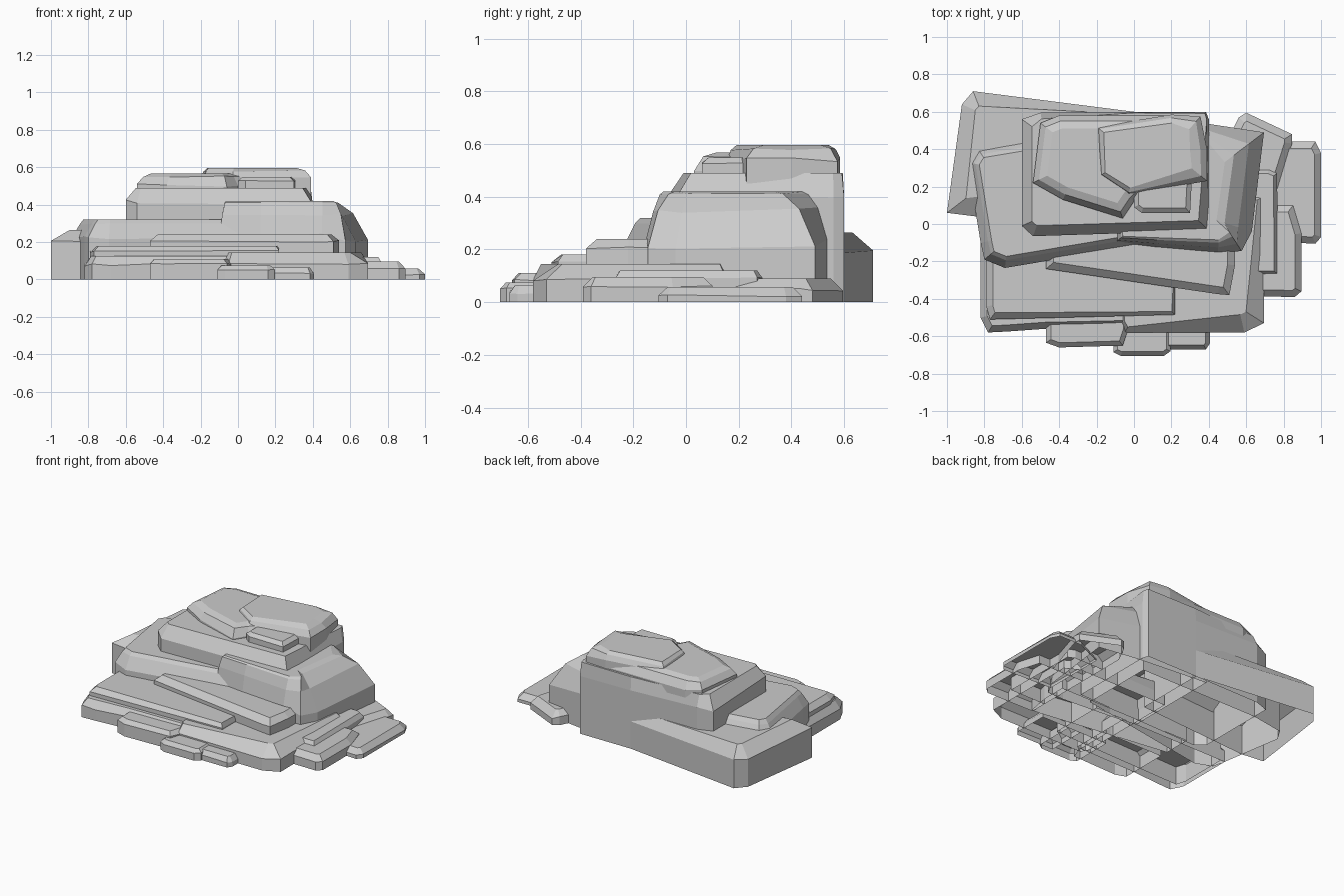
import bpy, bmesh, random
from mathutils import Vector

random.seed(4)


def slab(name, outline, rings):
    """Open-bottomed rock slab. outline: CCW (x, y[, inset weight]); rings: (z, inset) going up."""
    pts = [Vector(p[:2]) for p in outline]
    weight = [p[2] if len(p) > 2 else 1 for p in outline]
    n = len(pts)
    inward = []
    for i in range(n):
        a = (pts[i] - pts[i - 1]).normalized()
        b = (pts[(i + 1) % n] - pts[i]).normalized()
        na, nb = Vector((-a.y, a.x)), Vector((-b.y, b.x))
        inward.append((na + nb) / max(0.6, 1 + na.dot(nb)))
    bm = bmesh.new()
    prev = None
    for k, (z, inset) in enumerate(rings):
        mid = 0 < k < len(rings) - 1
        gap = rings[k + 1][0] - z if mid else 0
        ring = []
        for p, d, w in zip(pts, inward, weight):
            q = p + d * inset * w
            # uneven chipped lip
            dz = random.uniform(-0.2, 0.2) * gap
            ring.append(bm.verts.new((q.x, q.y, z + dz)))
        if prev:
            for i in range(n):
                j = (i + 1) % n
                bm.faces.new((prev[i], prev[j], ring[j], ring[i]))
        prev = ring
    bm.faces.new(prev)
    me = bpy.data.meshes.new(name)
    bm.to_mesh(me)
    bm.free()
    ob = bpy.data.objects.new(name, me)
    bpy.context.collection.objects.link(ob)


def lip(h, drop, inset):
    return [(0, 0), (h - drop, 0), (h, inset)]


# Large body blocks
slab("back_left_block",
     [(-1, .06, 1.2), (-.84, .04, 1.4), (.0, .1, 0), (.0, .6, .2), (-.86, .71), (-.92, .64)],
     lip(.265, .07, .075))
slab("left_block",
     [(-.82, -.1), (-.80, -.19), (-.69, -.235), (.11, -.1), (.3, -.07, .5), (.3, .45, 0),
      (-.6, .45), (-.84, .41), (-.89, .33)],
     [(0, 0), (.225, 0), (.295, .04), (.32, .06)])
slab("right_block",
     [(-.1, -.1, .3), (.12, -.125, .4), (.45, -.15, .5), (.575, -.145, .8), (.63, -.04, 1.5),
      (.695, .49, 1.45), (.4, .535, .7), (-.1, .58, .3)],
     [(0, 0), (.225, 0), (.35, .05), (.41, .1), (.42, .13)])
slab("upper_block",
     [(-.6, -.01), (-.54, -.065), (.4, -.035), (.4, .56, .2), (.385, .6, .15), (0, .6, .1),
      (-.5, .595, .6), (-.6, .56)],
     [(0, 0), (.41, 0), (.49, .055)])

# Cap stones
slab("cap_left",
     [(-.54, .22), (-.38, .13), (-.06, .03), (.0, .12), (.2, .3), (.2, .58), (-.4, .58), (-.5, .54)],
     [(.44, 0), (.505, .0), (.55, .03), (.567, .07)])
slab("cap_right",
     [(-.18, .26, .3), (-.03, .155, .4), (.39, .23, .9), (.39, .4), (.355, .575, .8),
      (.2, .585, .5), (-.2, .52, .4)],
     [(.45, 0), (.54, .0), (.58, .035), (.597, .09)])
slab("cap_ledge", [(0, .09), (.04, .06), (.30, .06), (.31, .25), (0, .25)],
     [(.45, 0), (.525, 0), (.548, .025)])

# Stepped slabs along the front
slab("front_step_high",
     [(-.47, -.24), (.45, -.375), (.51, -.38), (.54, -.22), (.54, -.05), (-.47, -.05)],
     lip(.24, .035, .04))
slab("front_step_middle",
     [(-.79, -.44), (-.77, -.51), (.22, -.485, .5), (.22, -.1, 0), (-.79, -.1)],
     lip(.18, .03, .035))
slab("front_base_right",
     [(-.08, -.53, .5), (-.05, -.58, .5), (.59, -.58, 1.6), (.695, -.53, 1.6), (.695, .15, .6),
      (.6, .2), (-.08, .2, 0)],
     [(0, 0), (.085, 0), (.145, .06)])
slab("front_base_left",
     [(-.82, -.5), (-.78, -.58), (-.68, -.575), (-.47, -.56), (0, -.55), (0, -.1), (-.82, -.1)],
     lip(.125, .05, .035))
slab("front_foot_left",
     [(-.47, -.635), (-.40, -.66), (-.06, -.65), (-.03, -.56), (-.03, -.3), (-.47, -.3)],
     lip(.11, .025, .025))
slab("front_foot_middle",
     [(-.11, -.685), (-.07, -.705), (.16, -.705), (.195, -.68), (.195, -.4), (-.11, -.4)],
     lip(.075, .025, .022))
slab("front_foot_right",
     [(.1, -.67), (.385, -.67), (.405, -.64), (.405, -.4), (.1, -.4)],
     lip(.065, .03, .022))

# Low slabs along the right side
slab("side_back", [(.5, .1), (.74, .1), (.845, .43), (.845, .48), (.6, .595), (.56, .57), (.5, .45)],
     lip(.09, .04, .04))
slab("side_inner", [(.5, -.27), (.77, -.27), (.765, .27), (.72, .29), (.5, .29)],
     lip(.12, .03, .02))
slab("side_front", [(.5, -.385), (.86, -.39), (.895, -.36), (.895, -.05), (.85, .1), (.5, .1)],
     lip(.095, .04, .035))
slab("side_outer", [(.6, -.09), (.97, -.105), (1, -.07), (1, .38), (.97, .44), (.8, .44), (.6, .35)],
     lip(.058, .035, .035))
